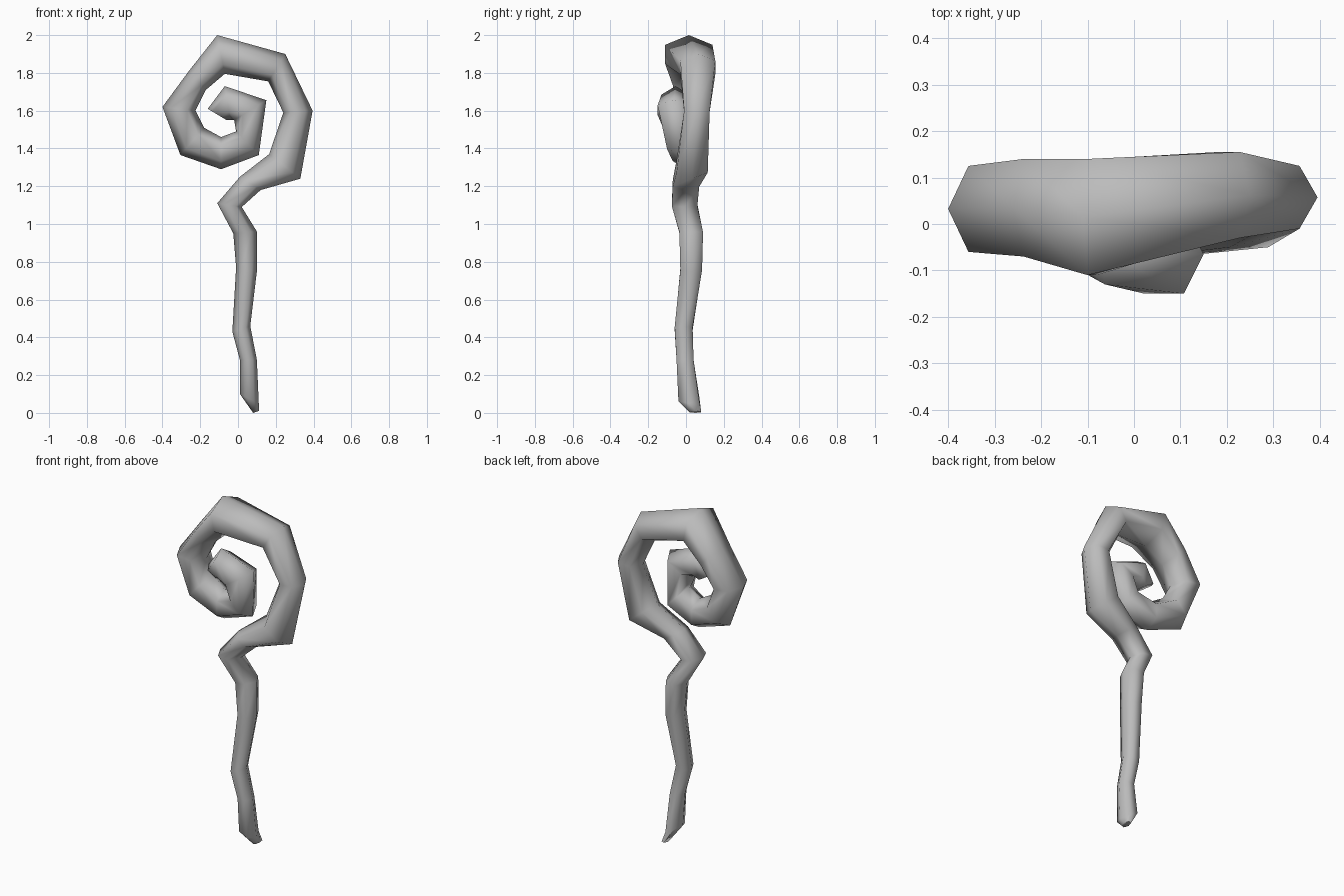
import bpy
import bmesh
from math import cos, sin, pi
from mathutils import Vector

default_cube = bpy.data.objects.get("Cube")
if default_cube:
    bpy.data.objects.remove(default_cube, do_unlink=True)

SIDES = 6
UNIT = 0.01

# Each ring, in hundredths, in travel order from the foot of the staff:
# left edge x, left edge z, right edge x, right edge z, front y, back y

# Straight, slightly crooked stick
shaft = [
    (8, 0, 11, 1, 2, 8),
    (1, 10, 11, 5, -4, 7),
    (1, 28, 10, 28, -5, 4),
    (-3, 43, 6.5, 46, -6, 3.5),
    (-1, 77, 10, 75, -3, 8.5),
    (-2.5, 95, 10, 96, -3.5, 9),
    (-11, 111, 2, 109, -7.5, 6),
    (1, 125, 12, 118, -7, 7),
]

# Large outer loop of the crook
crook = [
    (16.5, 137, 33, 124, -5, 11.5),
    (24, 159, 39.5, 160, -1, 12.5),
    (16, 175.5, 25, 190, -3, 15.5),
    (-7, 179.5, -11, 200, -11, 14),
    (-17, 171, -26, 181, -7, 14),
    (-22.5, 160, -40, 162, -6, 12.5),
    (-18, 151, -30.5, 136.5, -6, 11),
]

# Small inner curl that leans forward
curl = [
    (-9, 146, -9, 129, -7, 8),
    (-1, 149, 11, 136.5, -10, 6),
    (-2, 155, 15, 165.5, -15, 2),
    (-4, 155, -7, 173, -13, 2),
    (-6, 155, -16, 161, -9, 0),
]


def make_material(name, colour):
    material = bpy.data.materials.new(name)
    material.use_nodes = True
    material.diffuse_color = colour
    shader = material.node_tree.nodes["Principled BSDF"]
    shader.inputs["Base Color"].default_value = colour
    return material


def add_ring(mesh, left_x, left_z, right_x, right_z, front, back):
    """Six-sided ring whose corners meet the left and right edges."""
    middle_y = (front + back) / 2
    left = Vector((left_x, middle_y, left_z)) * UNIT
    right = Vector((right_x, middle_y, right_z)) * UNIT
    centre = (left + right) / 2
    across = (right - left) / 2
    depth = Vector((0, (back - front) / 2 * UNIT, 0)) / sin(pi / 3)
    angles = [2 * pi * side / SIDES for side in range(SIDES)]
    return [mesh.verts.new(centre + across * cos(a) + depth * sin(a))
            for a in angles]


def build_tube(name, sections, material):
    mesh = bmesh.new()
    rings = [add_ring(mesh, *section) for section in sections]
    # Skin between neighbouring rings
    for lower, upper in zip(rings, rings[1:]):
        for side in range(SIDES):
            following = (side + 1) % SIDES
            mesh.faces.new((lower[side], lower[following],
                            upper[following], upper[side]))
    # End caps
    mesh.faces.new(rings[0])
    mesh.faces.new(rings[-1])
    bmesh.ops.recalc_face_normals(mesh, faces=mesh.faces)
    data = bpy.data.meshes.new(name)
    mesh.to_mesh(data)
    mesh.free()
    data.materials.append(material)
    tube = bpy.data.objects.new(name, data)
    bpy.context.collection.objects.link(tube)
    return tube


# One continuous staff, smooth along its length with crisp ends
grey = make_material("plain grey", (0.5, 0.5, 0.5, 1))
staff = build_tube("curled_staff", shaft + crook + curl, grey)
bpy.ops.object.select_all(action="DESELECT")
staff.select_set(True)
bpy.context.view_layer.objects.active = staff
bpy.ops.object.shade_smooth_by_angle(angle=pi * 0.45)
